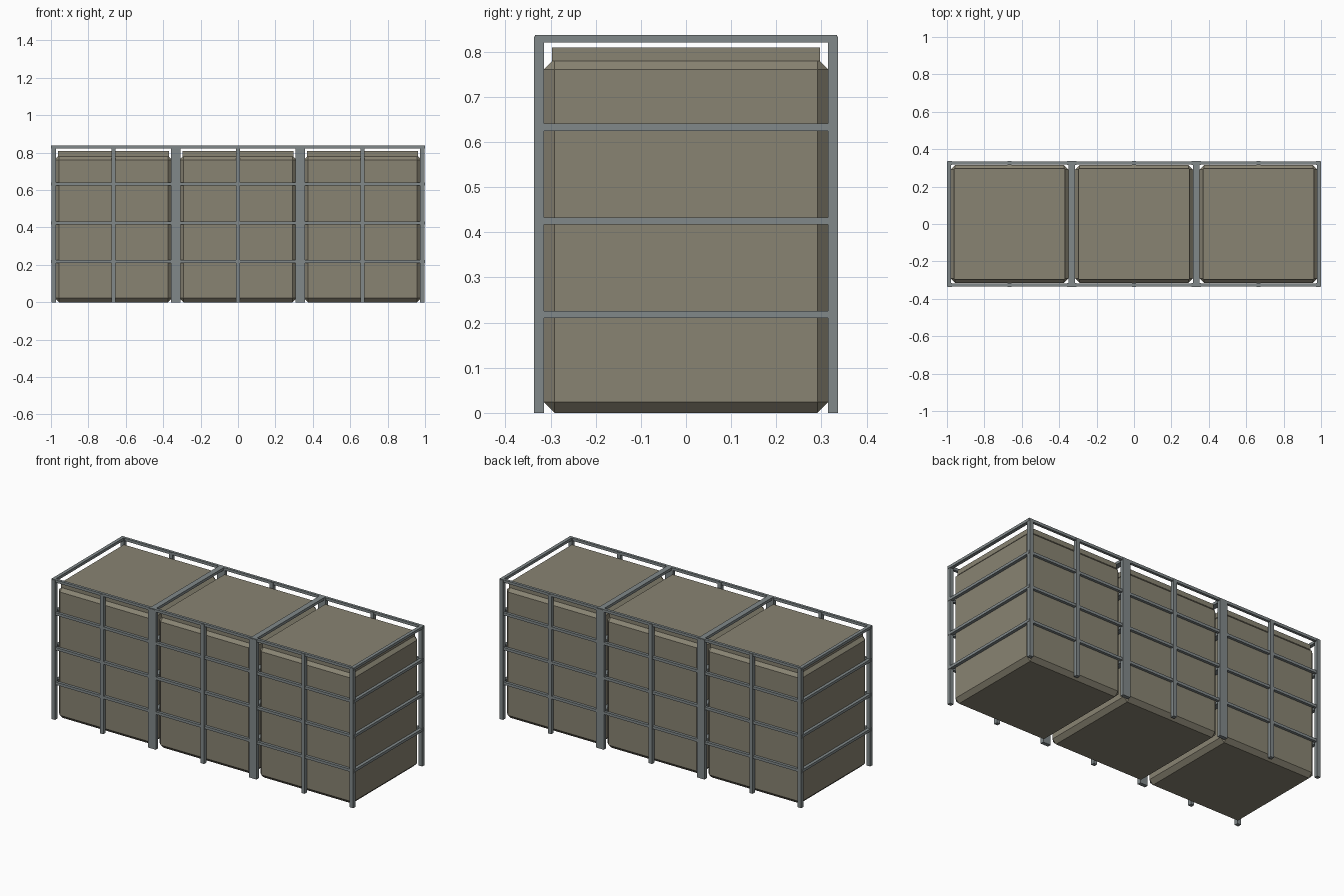
import bpy

cube = bpy.data.objects.get("Cube")
if cube:
    bpy.data.objects.remove(cube, do_unlink=True)


def material(name, rgb):
    mat = bpy.data.materials.new(name)
    mat.use_nodes = True
    colour = (*rgb, 1.0)
    mat.diffuse_color = colour
    mat.node_tree.nodes["Principled BSDF"].inputs["Base Color"].default_value = colour
    return mat


canvas = material("khaki canvas", (0.25, 0.23, 0.17))
steel = material("grey steel", (0.22, 0.25, 0.255))


def box(name, x, y, z, mat, bevel=0):
    """Flat-shaded block given by its (low, high) range on each axis."""
    ranges = (x, y, z)
    bpy.ops.mesh.primitive_cube_add(size=1, location=[(a + b) / 2 for a, b in ranges])
    obj = bpy.context.object
    obj.name = name
    obj.scale = [b - a for a, b in ranges]
    bpy.ops.object.transform_apply(location=False, rotation=False, scale=True)
    obj.data.materials.append(mat)
    if bevel:
        mod = obj.modifiers.new("chamfer", "BEVEL")
        mod.width = bevel
        mod.segments = 1
    return obj


def around(centre, width):
    return (centre - width / 2, centre + width / 2)


BAY = 0.666          # spacing of the three bays
SIDE = 0.326         # frame centre line, front and back
POST, RAIL = 0.022, 0.016
LEVELS = (0.218, 0.425, 0.633, 0.829)

# Filled bags, each with a flat lid
for label, cx in (("right", -BAY), ("middle", 0), ("left", BAY)):
    box(f"{label}_bag", around(cx, 0.63), around(0, 0.63), (0, 0.785), canvas, 0.024)
    box(f"{label}_bag_lid", around(cx, 0.594), around(0, 0.594), (0.78, 0.809), canvas)

# Upright posts: slim at the ends and bay middles, wide where bays join
posts = {"end": (-0.986, 0.986), "middle": (-BAY, 0, BAY), "joint": (-BAY / 2, BAY / 2)}
widths = {"end": 0.024, "middle": POST, "joint": 0.05}
for face, y in (("front", -SIDE), ("back", SIDE)):
    for kind, places in posts.items():
        for i, x in enumerate(places):
            box(f"{face}_{kind}_post_{i + 1}", around(x, widths[kind]),
                around(y, POST), (0, 0.834), steel)

# Horizontal rails along the long sides
for i, z in enumerate(LEVELS):
    for face, y in (("front", -SIDE), ("back", SIDE)):
        box(f"{face}_rail_{i + 1}", (-1, 1), around(y, RAIL), around(z, RAIL), steel)
    # Cross rails at the ends and between the bays
    for label, x, width in (("right_end", -0.989, 0.02), ("left_end", 0.989, 0.02),
                            ("right_joint", -BAY / 2, 0.033), ("left_joint", BAY / 2, 0.033)):
        box(f"{label}_cross_rail_{i + 1}", around(x, width),
            around(0, 2 * SIDE), around(z, RAIL), steel)
